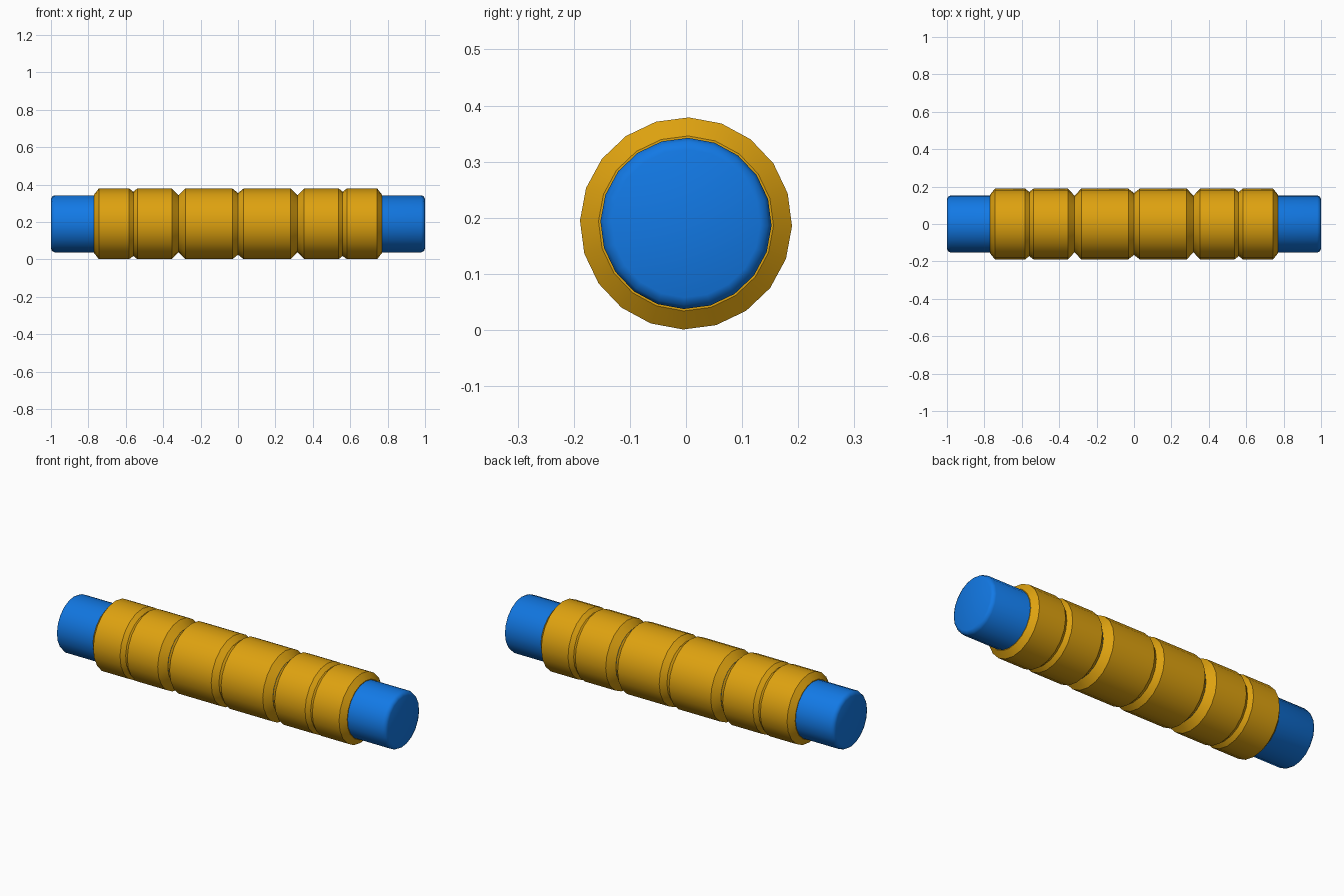
import bpy, bmesh, math

if "Cube" in bpy.data.objects:
    bpy.data.objects.remove(bpy.data.objects["Cube"])

SIDES = 20
CENTRE_Z = 0.19
TWIST = math.radians(1.5)


def material(name, rgb):
    m = bpy.data.materials.new(name)
    m.diffuse_color = (*rgb, 1)
    m.use_nodes = True
    m.node_tree.nodes["Principled BSDF"].inputs["Base Color"].default_value = m.diffuse_color
    return m


def lathe(name, profile, mat, angle):
    """Revolve (x, radius) points about the x axis and cap both ends."""
    bm = bmesh.new()
    rings = []
    for x, r in profile:
        ring = []
        for i in range(SIDES):
            a = TWIST + 2 * math.pi * i / SIDES
            ring.append(bm.verts.new((x, r * math.sin(a), CENTRE_Z + r * math.cos(a))))
        rings.append(ring)
    for a, b in zip(rings, rings[1:]):
        for i in range(SIDES):
            j = (i + 1) % SIDES
            bm.faces.new((a[i], a[j], b[j], b[i]))
    bm.faces.new(rings[0])
    bm.faces.new(rings[-1])
    bmesh.ops.recalc_face_normals(bm, faces=bm.faces)
    me = bpy.data.meshes.new(name)
    bm.to_mesh(me)
    bm.free()
    me.materials.append(mat)
    ob = bpy.data.objects.new(name, me)
    bpy.context.collection.objects.link(ob)
    bpy.ops.object.select_all(action='DESELECT')
    ob.select_set(True)
    bpy.context.view_layer.objects.active = ob
    bpy.ops.object.shade_smooth_by_angle(angle=math.radians(angle))
    return ob


blue = material("bright blue", (0.006, 0.19, 0.78))
gold = material("golden yellow", (0.73, 0.36, 0.005))

# inner shaft with rounded ends
half = [(1.0, 0.132), (0.994, 0.146), (0.98, 0.1525)]
lathe("shaft", [(-x, r) for x, r in half] + half[::-1], blue, 50)

# outer sleeve: chamfered ends and V grooves (position, half width, bottom radius)
R = 0.189
profile = [(-0.77, 0.156), (-0.744, R)]
for gx, w, r in [(-0.56, 0.022, 0.172), (-0.318, 0.036, 0.152), (0, 0.03, 0.165),
                 (0.318, 0.036, 0.152), (0.56, 0.022, 0.172)]:
    profile += [(gx - w, R), (gx, r), (gx + w, R)]
profile += [(0.744, R), (0.77, 0.156)]
lathe("sleeve", profile, gold, 30)
